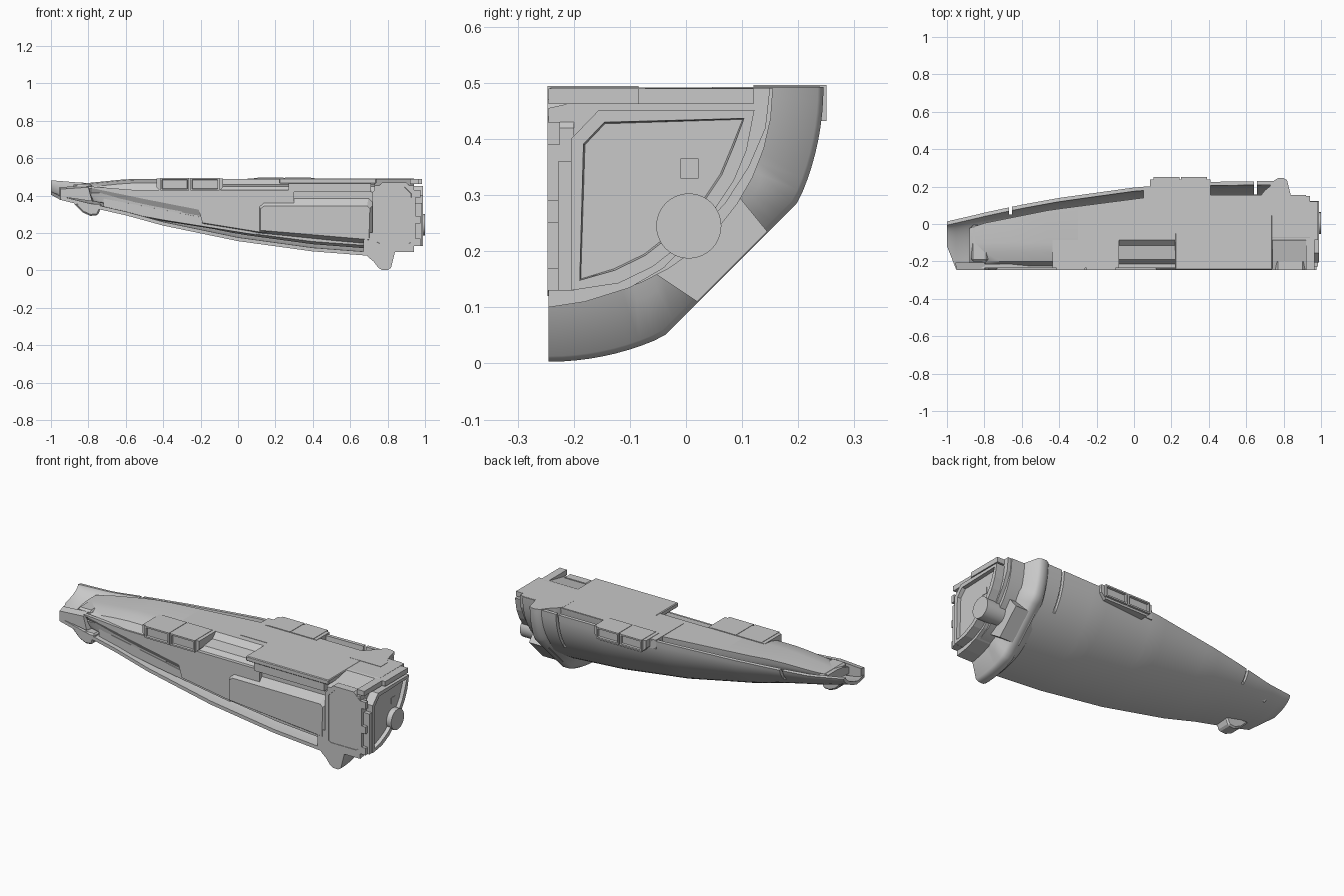
import bpy, bmesh, math
from mathutils import Vector

cube = bpy.data.objects.get("Cube")
if cube:
    bpy.data.objects.remove(cube, do_unlink=True)

grey = bpy.data.materials.new("light grey")
grey.use_nodes = True
grey.diffuse_color = (0.58, 0.58, 0.58, 1)
grey.node_tree.nodes["Principled BSDF"].inputs["Base Color"].default_value = (0.58, 0.58, 0.58, 1)

CY, CZ = -0.245, 0.49  # axis of the quarter shell


def loft(name, rings, smooth=0):
    """Skin closed rings of equal length and cap both ends."""
    bm = bmesh.new()
    rows = [[bm.verts.new(p) for p in r] for r in rings]
    n = len(rows[0])
    for a, b in zip(rows, rows[1:]):
        for i in range(n):
            j = (i + 1) % n
            bm.faces.new((a[i], a[j], b[j], b[i]))
    bm.faces.new(rows[0])
    bm.faces.new(rows[-1])
    bmesh.ops.recalc_face_normals(bm, faces=bm.faces)
    mesh = bpy.data.meshes.new(name)
    bm.to_mesh(mesh)
    bm.free()
    obj = bpy.data.objects.new(name, mesh)
    bpy.context.collection.objects.link(obj)
    mesh.materials.append(grey)
    if smooth:
        bpy.ops.object.select_all(action='DESELECT')
        obj.select_set(True)
        bpy.context.view_layer.objects.active = obj
        bpy.ops.object.shade_smooth_by_angle(angle=math.radians(smooth))
    return obj


def box(name, x, y, z):
    ring = [(y[0], z[0]), (y[1], z[0]), (y[1], z[1]), (y[0], z[1])]
    return loft(name, [[(k, a, b) for a, b in ring] for k in x])


def bevel(obj, width):
    mod = obj.modifiers.new("edge", 'BEVEL')
    mod.width, mod.segments, mod.limit_method = width, 1, 'ANGLE'


def recess(obj, direction, rim, depth):
    """Sink a framed panel into the faces that look along direction."""
    bm = bmesh.new()
    bm.from_mesh(obj.data)
    d = Vector(direction)
    faces = [f for f in bm.faces if f.normal.dot(d) > 0.95]
    bmesh.ops.inset_region(bm, faces=faces, thickness=rim)
    bmesh.ops.inset_region(bm, faces=faces, thickness=0.003, depth=-depth)
    bm.to_mesh(obj.data)
    bm.free()


def side_plate(name, base, face, y0, y1):
    return loft(name, [[(x, y0, z) for x, z in base], [(x, y1, z) for x, z in face]])


def lerp(table, x):
    for (x0, a), (x1, b) in zip(table, table[1:]):
        if x <= x1:
            return a + (b - a) * min(1, max(0, (x - x0) / (x1 - x0)))
    return table[-1][1]


WIDTH = [(-1, .26), (-.8, .31), (-.6, .35), (-.4, .385), (0, .44), (.4, .47), (.75, .475)]
DEPTH = [(-1, .1), (-.8, .15), (-.6, .195), (-.4, .25), (0, .333), (.4, .388), (.75, .415)]
DECK = [(-.95, .2), (-.8, .25), (-.45, .32), (.05, .385), (.3, .4), (.92, .4)]
TOP = [(-.95, .45), (-.8, .468), (-.58, .49), (.9, .49)]
RIM_TOP = [(-1, .48), (-.82, .464), (-.5, .472), (0, .485), (.75, .488)]
TAIL_CUT = [(-1, 32), (-.955, 24), (-.95, 0), (.75, 0)]

# Curved outer shell, narrowing to a scoop at the tail
rings = []
for i in range(36):
    x = -1 + i * 1.75 / 35
    first = math.radians(lerp(TAIL_CUT, x))
    last = math.acos((CZ - lerp(RIM_TOP, x)) / lerp(DEPTH, x))
    angles = [first + (last - first) * k / 18 for k in range(19)]
    arc = lambda g: [(x, CY + (lerp(WIDTH, x) - g) * math.sin(t),
                      CZ - (lerp(DEPTH, x) - g) * math.cos(t)) for t in angles]
    rings.append(arc(0) + arc(.02)[::-1])
shell = loft("outer_shell", rings, 30)

# Slots through the upper rim
for x, y, z in ((-.66, .05, .38), (.65, .157, .27)):
    cutter = box("slot_cutter", (x - .008, x + .008), (y, y + .12), (z, .52))
    cutter.hide_render = True
    cutter.hide_set(True)
    cutter.display_type = 'WIRE'
    cut = shell.modifiers.new("slot", 'BOOLEAN')
    cut.operation, cut.object, cut.solver = 'DIFFERENCE', cutter, 'EXACT'


# Inner body: stepped corner by the deck, gentle corner towards the tail
def body(name, x0, x1, count, corner):
    rings = []
    for i in range(count + 1):
        x = x0 + i * (x1 - x0) / count
        w, top = lerp(DECK, x), lerp(TOP, x)
        d = lerp(DEPTH, x) - .035 - CZ + top
        side = [(x, CY + w * math.sin(t), top - d * math.cos(t))
                for t in (math.radians(8 + 82 * k / 10) for k in range(11))]
        edge = [(x, y, top - min(drop, d * .6)) for y, drop in corner]
        rings.append(side + edge + [(x, -.215, top - d * .95)])
    loft(name, rings, 30)


body("inner_body", -.3, .92, 14, [(-.085, 0), (-.115, .03), (-.19, .04), (-.215, .07)])
body("tail_body", -.88, -.3, 7, [(-.1, 0), (-.15, .006), (-.2, .022), (-.225, .06)])

# Side panel with an undercut lower edge
low = [(-.88, .42), (-.78, .405), (-.5, .345), (-.2, .29), (-.19, .25), (.12, .2)]
lip = [(-.87, .435), (-.78, .44), (-.5, .382), (-.21, .325), (-.19, .255), (.12, .205)]
up = [(.3, .2), (.3, .43), (-.55, .43), (-.8, .45)]
side_plate("side_panel", low + up, lip + up, -.214, -.234)
side_plate("lower_side_plate",
           [(-.72, .325), (-.4, .265), (.1, .185), (.1, .2), (-.2, .288), (-.72, .39)],
           [(-.72, .33), (-.4, .27), (.1, .19), (.1, .2), (-.2, .285), (-.72, .385)], -.19, -.219)

# Long blister on the side
side_plate("side_blister",
           [(.1, .195), (.1, .37), (.14, .405), (.7, .405), (.74, .37), (.74, .13)],
           [(.12, .215), (.12, .33), (.14, .345), (.69, .345), (.705, .33), (.7, .165)], -.2, -.247)

# Deck slabs and steps
bevel(box("deck_slab", (.22, .74), (-.245, .13), (.465, .492)), .004)
box("deck_side_step", (.27, .71), (-.24, -.1), (.42, .47))
box("deck_rear_step", (.05, .41), (-.05, .2), (.44, .492))
box("rear_deck_strip", (.4, .72), (.0, .152), (.4, .492))


# Window housings with two sunken panes each
def housing(name, x0, x1, y0, y1, z0, z1, out):
    cut = .03
    ring = [(x0, z1), (x0, z0 + cut), (x0 + cut, z0), (x1 - cut, z0), (x1, z0 + cut), (x1, z1)]
    side_plate(name, ring, ring, y0, y1 - .012 * out)
    mid = (x0 + x1) / 2
    for side, a, b in (("right", x0 + .02, mid - .004), ("left", mid + .004, x1 - .02)):
        pane = box(name + "_pane_" + side, (a, b), sorted((y0, y1)), (z0 + .012, z1 + .002))
        recess(pane, (0, out, 0), .012, .014)


housing("side_window_housing", -.435, -.08, -.085, -.247, .415, .492, -1)
housing("rear_window_housing", .085, .41, .12, .25, .42, .494, 1)

# Thick collar, flattened across the diagonal
rings = []
for i in range(33):
    t = math.radians(90 * i / 32)
    r = min(.49, .46 / math.cos(t - math.pi / 4))
    lobe = min(1, abs(t - math.pi / 4) / .45)
    prof = [(.67, .40), (.70, .425), (.725, .445), (.75, r - .012), (.77, r), (.80, r),
            (.818, r - .01), (.85 - .01 * lobe, r - .04 - .045 * lobe), (.865, .36), (.865, .3), (.67, .3)]
    rings.append([(x, CY + q * math.sin(t) * (1 if q > .41 else .97),
                   CZ + .003 - (q if q > .41 else q * .97) * math.cos(t)) for x, q in prof])
loft("collar", rings, 65)

# Diagonal chin and round boss
chin = [(.02, .11), (.145, .235), (.08, .315), (-.07, .17)]
loft("chin", [[(x, y, z) for y, z in chin] for x in (.76, .885)])
bpy.ops.mesh.primitive_cylinder_add(vertices=40, radius=.058, depth=.14,
                                    location=(.93, .005, .245), rotation=(0, math.pi / 2, 0))
boss = bpy.context.object
boss.name = "boss"
boss.data.materials.append(grey)
bpy.ops.object.shade_smooth_by_angle(angle=math.radians(40))

# Neck block behind the end frame
neck = [(-.245, .1), (-.245, .455), (-.2, .465), (-.07, .491), (.15, .491), (.142, .42),
        (.112, .35), (.07, .285), (-.04, .17), (-.1, .135), (-.18, .11)]
loft("neck", [[(x, y, z) for y, z in neck] for x in (.73, .94)])
front = [(.72, .14), (.72, .42), (.77, .47), (.9, .47), (.95, .42), (.95, .14), (.92, .12), (.75, .12)]
door = side_plate("neck_side_door", front, front, -.2, -.247)
recess(door, (0, -1, 0), .025, .008)

# End frame with a sunken panel
frame = [(-.205, .13), (-.205, .4), (-.155, .452), (.122, .452), (.108, .38), (.085, .325),
         (.045, .265), (-.005, .215), (-.06, .172), (-.12, .143)]
end = loft("end_frame", [[(x, y, z) for y, z in frame] for x in (.93, .99)])
recess(end, (1, 0, 0), .024, .02)
loft("end_mark", [[(x, y, z) for y, z in ((-.01, .33), (.022, .33), (.022, .365), (-.01, .365))]
                  for x in (.966, .973)])
box("end_top_bar", (.92, .985), (-.085, .12), (.462, .49))
box("end_top_lip", (.92, .965), (-.245, -.085), (.462, .49))
box("end_side_bar", (.93, .985), (-.228, -.2), (.13, .36))
for i, z in enumerate((.15, .27, .41)):
    box(f"end_clip_{i + 1}", (.93, .975), (-.247, -.225), (z - .02, z + .02))

# Tail blocks and lower fin
side_plate("tail_side_frame",
           [(-.955, .395), (-.955, .445), (-.8, .455), (-.77, .37)],
           [(-.95, .395), (-.95, .435), (-.8, .445), (-.78, .37)], -.205, -.245)
fin = [(-.88, .36), (-.83, .31), (-.79, .292), (-.75, .295), (-.73, .34), (-.73, .36)]
bevel(side_plate("tail_fin", fin, fin, -.16, -.245), .008)
bevel(box("tail_frame", (-.87, -.78), (-.2, -.005), (.4, .462)), .01)
